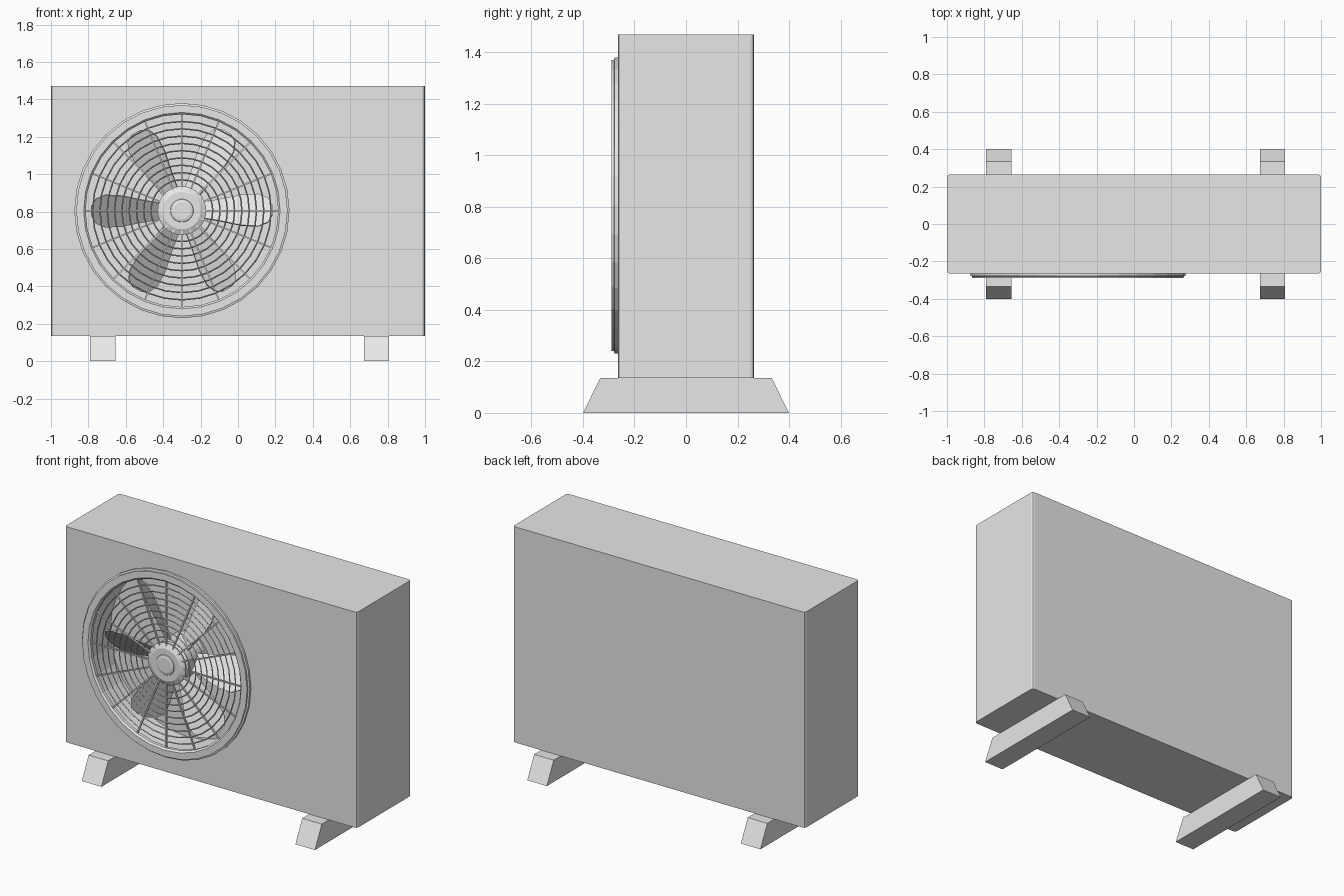
import bpy, bmesh
from math import sin, cos, pi, radians
from mathutils import Vector, Matrix

cube = bpy.data.objects.get("Cube")
if cube:
    bpy.data.objects.remove(cube, do_unlink=True)

grey = bpy.data.materials.new("light grey metal")
grey.use_nodes = True
GREY = (0.8, 0.8, 0.8, 1)
grey.diffuse_color = GREY
grey.node_tree.nodes["Principled BSDF"].inputs["Base Color"].default_value = GREY

FAN = Vector((-0.3, 0, 0.805))   # fan axis, running along y
SIDES = 32


def finish(name, bm):
    bmesh.ops.recalc_face_normals(bm, faces=bm.faces)
    mesh = bpy.data.meshes.new(name)
    bm.to_mesh(mesh)
    bm.free()
    mesh.materials.append(grey)
    obj = bpy.data.objects.new(name, mesh)
    bpy.context.collection.objects.link(obj)
    return obj


def add_prism(bm, outline, offset):
    """Closed prism from a list of points and an extrusion vector."""
    face = bm.faces.new([bm.verts.new(p) for p in outline])
    res = bmesh.ops.extrude_face_region(bm, geom=[face], use_keep_orig=True)
    verts = [v for v in res["geom"] if isinstance(v, bmesh.types.BMVert)]
    bmesh.ops.translate(bm, verts=verts, vec=offset)


def add_lathe(bm, profile, closed=True):
    """Turn (radius, y) points about the fan axis; open profiles get end caps."""
    loops = []
    for r, y in profile:
        loops.append([bm.verts.new(FAN + Vector((r * cos(a), y, r * sin(a))))
                      for a in (2 * pi * i / SIDES for i in range(SIDES))])
    pairs = list(zip(loops, loops[1:]))
    if closed:
        pairs.append((loops[-1], loops[0]))
    else:
        bm.faces.new(loops[0])
        bm.faces.new(loops[-1])
    for a, b in pairs:
        for i in range(SIDES):
            j = (i + 1) % SIDES
            bm.faces.new((a[i], a[j], b[j], b[i]))


def lathe(name, profile, closed=True):
    bm = bmesh.new()
    add_lathe(bm, profile, closed)
    return finish(name, bm)


# Casing with small rounded upright corners
bm = bmesh.new()
bmesh.ops.create_cube(bm, size=1, matrix=Matrix.Translation((0, 0, 0.8025))
                      @ Matrix.Diagonal((2, 0.53, 1.335, 1)))
upright = [e for e in bm.edges if abs(e.verts[0].co.z - e.verts[1].co.z) > 0.5]
bmesh.ops.bevel(bm, geom=upright, offset=0.015, segments=2, profile=0.5, affect='EDGES')
casing = finish("casing", bm)

# Round fan recess cut into the front
cutter = lathe("recess_cutter", [(0.525, -0.4), (0.525, -0.07)], closed=False)
cutter.hide_render = True
cut = casing.modifiers.new("recess", 'BOOLEAN')
cut.operation = 'DIFFERENCE'
cut.solver = 'EXACT'
cut.object = cutter
bpy.context.view_layer.objects.active = casing
bpy.ops.object.modifier_apply(modifier=cut.name)
bpy.data.objects.remove(cutter, do_unlink=True)

# Stepped rim around the opening
lathe("fan_rim", [(0.575, -0.26), (0.575, -0.277), (0.565, -0.28),
                  (0.565, -0.29), (0.525, -0.29), (0.515, -0.28), (0.515, -0.26)])

# Guard: concentric wires and radial spokes
bm = bmesh.new()
WIRE = 0.004
for i in range(9):
    r = 0.165 + i * 0.039
    add_lathe(bm, [(r - WIRE, -0.275), (r, -0.275 - WIRE),
                   (r + WIRE, -0.275), (r, -0.275 + WIRE)])
finish("guard_wires", bm)

bm = bmesh.new()
for i in range(16):
    turn = Matrix.Translation(FAN) @ Matrix.Rotation(2 * pi * i / 16, 4, 'Y')
    bmesh.ops.create_cube(bm, size=1, matrix=turn @ Matrix.Translation((0.32, -0.273, 0))
                          @ Matrix.Diagonal((0.42, 0.01, 0.008, 1)))
finish("guard_spokes", bm)

# Guard centre: bevelled disc with a raised cap
lathe("guard_centre", [(0.13, -0.262), (0.13, -0.268), (0.1, -0.283), (0.062, -0.283),
                       (0.06, -0.286), (0.045, -0.29)], closed=False)

# Fan hub and motor
lathe("fan_hub", [(0.125, -0.065), (0.125, -0.235), (0.1, -0.25)], closed=False)

# Six pitched paddle blades
PITCH = radians(35)
PADDLE = [(0.1, -0.05), (0.2, -0.07), (0.32, -0.1), (0.41, -0.105), (0.46, -0.08),
          (0.485, -0.03), (0.485, 0.03), (0.46, 0.08), (0.41, 0.105), (0.32, 0.1),
          (0.2, 0.07), (0.1, 0.05)]
bm = bmesh.new()
for i in range(6):
    a = i * pi / 3
    out = Vector((cos(a), 0, sin(a)))
    tangent = Vector((-sin(a), 0, cos(a)))
    back = Vector((0, 1, 0))
    across = tangent * cos(PITCH) + back * sin(PITCH)
    normal = tangent * sin(PITCH) - back * cos(PITCH)
    centre = FAN - 0.16 * back
    add_prism(bm, [centre + out * r + across * t for r, t in PADDLE], normal * 0.008)
finish("fan_blades", bm)

# Two sloping-ended feet
for name, x in (("right_foot", -0.79), ("left_foot", 0.673)):
    bm = bmesh.new()
    add_prism(bm, [(x, -0.4, 0), (x, 0.4, 0), (x, 0.333, 0.135), (x, -0.333, 0.135)],
              Vector((0.134, 0, 0)))
    finish(name, bm)
